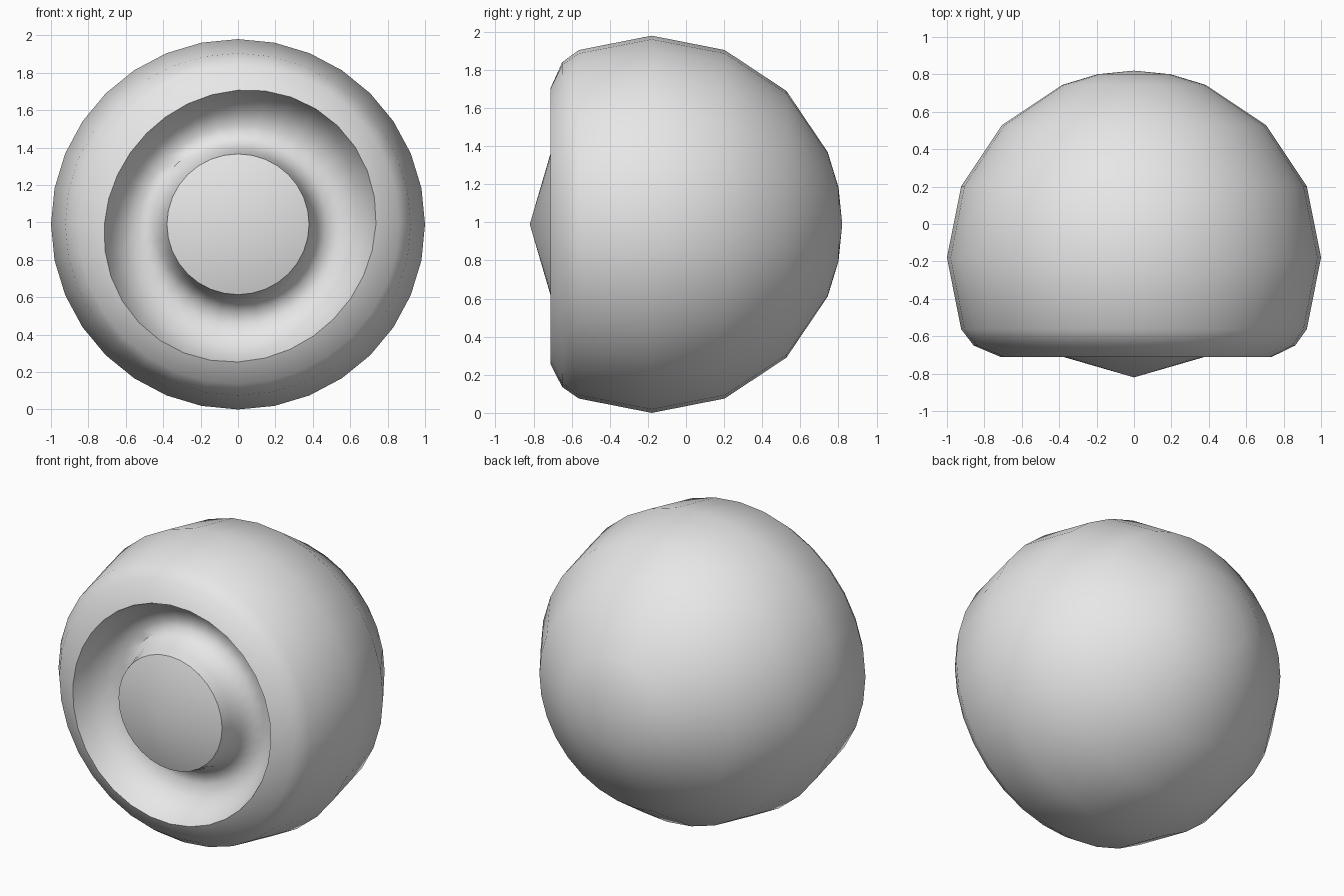
import bpy
import bmesh
from math import sin, cos, pi, radians

if "Cube" in bpy.data.objects:
    bpy.data.objects.remove(bpy.data.objects["Cube"])

SEGMENTS = 32
CENTER_Z = 0.99
SPHERE_Y = -0.18

# Single flat colour
grey = bpy.data.materials.new("light_grey")
grey.use_nodes = True
grey.diffuse_color = (0.8, 0.8, 0.8, 1)
grey.node_tree.nodes["Principled BSDF"].inputs["Base Color"].default_value = (0.8, 0.8, 0.8, 1)


def opening(a):
    """Slightly uneven hand-shaped outline, as an offset on the radius."""
    return 0.022 * cos(2 * (a - radians(50))) + 0.015 * cos(a - radians(320))


def lathe(name, profile):
    """Revolve (radius, y, unevenness) points about the y axis."""
    bm = bmesh.new()
    rings = []
    for r, y, uneven in profile:
        if r == 0:
            rings.append([bm.verts.new((0, y, CENTER_Z))])
            continue
        ring = []
        for i in range(SEGMENTS):
            a = 2 * pi * i / SEGMENTS
            rad = r + uneven * opening(a)
            ring.append(bm.verts.new((rad * cos(a), y, CENTER_Z + 0.99 * rad * sin(a))))
        rings.append(ring)
    for a, b in zip(rings, rings[1:]):
        for i in range(SEGMENTS):
            j = (i + 1) % SEGMENTS
            if len(a) == 1:
                bm.faces.new((a[0], b[i], b[j]))
            elif len(b) == 1:
                bm.faces.new((a[j], a[i], b[0]))
            else:
                bm.faces.new((a[j], a[i], b[i], b[j]))
    bmesh.ops.recalc_face_normals(bm, faces=bm.faces[:])
    mesh = bpy.data.meshes.new(name)
    bm.to_mesh(mesh)
    bm.free()
    mesh.materials.append(grey)
    obj = bpy.data.objects.new(name, mesh)
    bpy.context.collection.objects.link(obj)
    bpy.ops.object.select_all(action="DESELECT")
    obj.select_set(True)
    bpy.context.view_layer.objects.active = obj
    bpy.ops.object.shade_smooth_by_angle(angle=radians(45))
    return obj


# Rounded back: rings of a unit sphere, from the pole to just past the widest ring
dome = [(sin(radians(t)), SPHERE_Y + cos(radians(t)), 0)
        for t in (0, 11.25, 22.5, 45, 67.5, 90, 112.5)]

# Front lip turning in to the opening
lip = [(0.86, -0.65, 0.2), (0.73, -0.71, 1)]

# Concave ring groove, then the central post and its shallow pointed cap
groove = [(0.69, -0.61, 1), (0.62, -0.53, 0.8), (0.54, -0.49, 0.5),
          (0.47, -0.50, 0.2), (0.42, -0.56, 0), (0.395, -0.64, 0)]
cap = [(0.38, -0.71, 0), (0, -0.82, 0)]

body = lathe("hollowed_dome_body", dome + lip + groove + cap)
